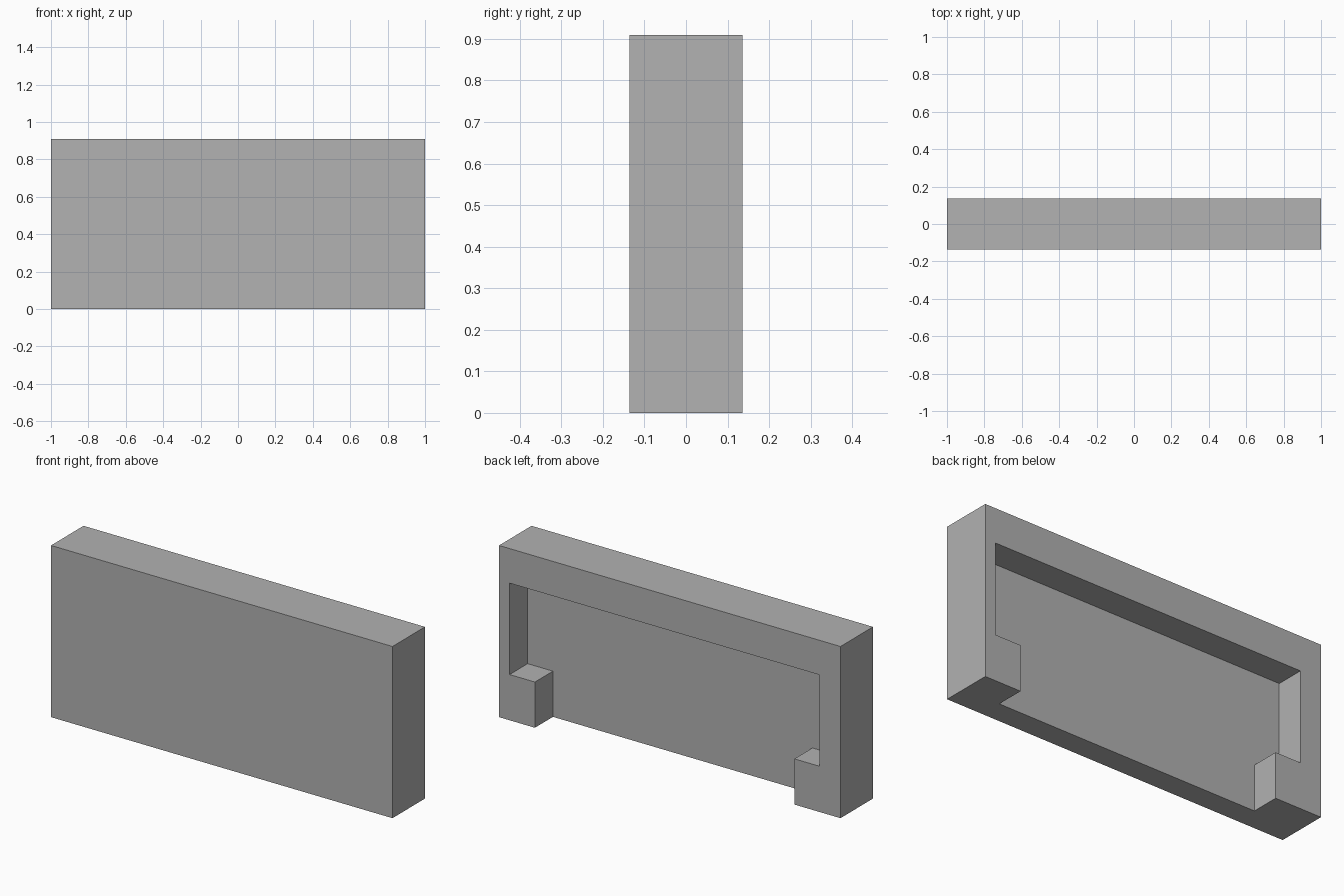
import bpy
import bmesh

WIDTH, DEPTH, HEIGHT = 2.0, 0.272, 0.909
BACK = DEPTH / 2
RECESS_FLOOR = BACK - 0.151
OVERSHOOT = 0.1

cube = bpy.data.objects.get("Cube")
if cube:
    bpy.data.objects.remove(cube, do_unlink=True)

# Single grey material
grey = bpy.data.materials.new("plain grey")
grey.use_nodes = True
colour = (0.445, 0.445, 0.445, 1.0)
grey.diffuse_color = colour
grey.node_tree.nodes["Principled BSDF"].inputs["Base Color"].default_value = colour


def extrude_profile(name, points, y_front, y_back):
    """Solid with an x/z outline, running from y_front to y_back."""
    bm = bmesh.new()
    face = bm.faces.new([bm.verts.new((x, y_front, z)) for x, z in points])
    result = bmesh.ops.extrude_face_region(bm, geom=[face])
    moved = [v for v in result["geom"] if isinstance(v, bmesh.types.BMVert)]
    bmesh.ops.translate(bm, verts=moved, vec=(0, y_back - y_front, 0))
    bmesh.ops.recalc_face_normals(bm, faces=bm.faces)
    mesh = bpy.data.meshes.new(name)
    bm.to_mesh(mesh)
    bm.free()
    mesh.materials.append(grey)
    obj = bpy.data.objects.new(name, mesh)
    bpy.context.collection.objects.link(obj)
    return obj


# Main slab
half = WIDTH / 2
slab = extrude_profile(
    "hollow_backed_slab",
    [(-half, 0), (half, 0), (half, HEIGHT), (-half, HEIGHT)],
    -BACK, BACK)

# Recess in the back, narrowed between two feet and open at the bottom
foot_top, recess_top = 0.242, 0.726
wall_right, wall_left = -0.878, 0.938
foot_right, foot_left = -0.73, 0.79
cutter = extrude_profile(
    "recess_cutter",
    [(foot_right, -OVERSHOOT), (foot_left, -OVERSHOOT),
     (foot_left, foot_top), (wall_left, foot_top),
     (wall_left, recess_top), (wall_right, recess_top),
     (wall_right, foot_top), (foot_right, foot_top)],
    RECESS_FLOOR, BACK + OVERSHOOT)
cutter.hide_render = True

# Cut the recess, then discard the cutter
cut = slab.modifiers.new("recess", "BOOLEAN")
cut.operation = "DIFFERENCE"
cut.solver = "EXACT"
cut.object = cutter
bpy.context.view_layer.objects.active = slab
slab.select_set(True)
bpy.ops.object.modifier_apply(modifier=cut.name)
bpy.data.objects.remove(cutter, do_unlink=True)
